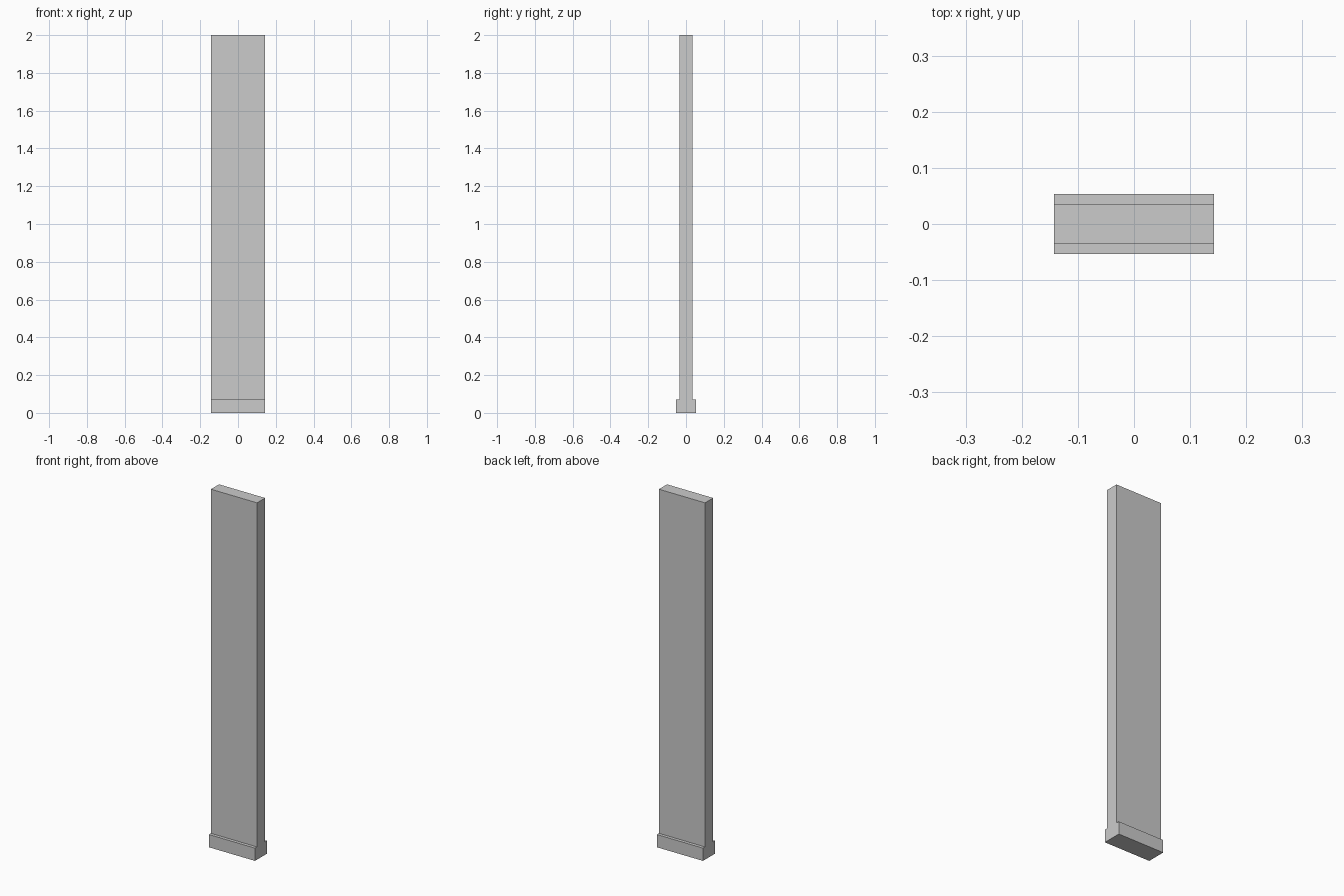
import bpy, bmesh

if "Cube" in bpy.data.objects:
    bpy.data.objects.remove(bpy.data.objects["Cube"])

U = 1 / 14          # module: wall thickness and skirting height
HALF_W = 2 * U      # half width of the panel

# wall cross-section (y, z): right half going up, then mirrored
half = [(0.75 * U, 0), (0.75 * U, U), (0.5 * U, U), (0.5 * U, 2)]
profile = half + [(-y, z) for y, z in reversed(half)]

# wall panel with skirting on both faces, extruded along x
bm = bmesh.new()
face = bm.faces.new([bm.verts.new((-HALF_W, y, z)) for y, z in profile])
ext = bmesh.ops.extrude_face_region(bm, geom=[face], use_keep_orig=True)
moved = [v for v in ext["geom"] if isinstance(v, bmesh.types.BMVert)]
bmesh.ops.translate(bm, verts=moved, vec=(2 * HALF_W, 0, 0))
bmesh.ops.recalc_face_normals(bm, faces=bm.faces)

mesh = bpy.data.meshes.new("wall_panel")
bm.to_mesh(mesh)
bm.free()
bpy.context.collection.objects.link(bpy.data.objects.new("wall_panel", mesh))
